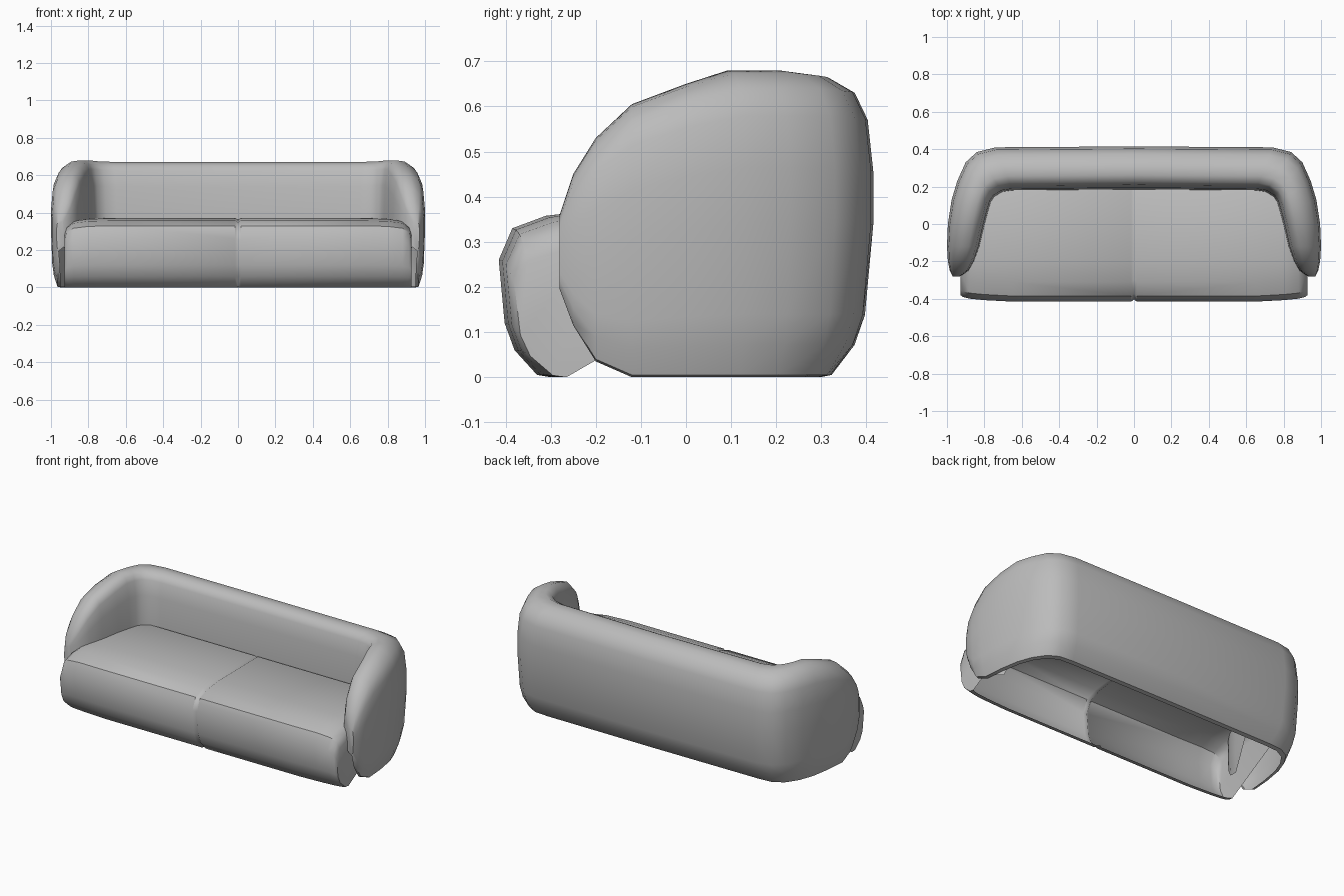
import bpy
import bmesh
from mathutils import Vector

cube = bpy.data.objects.get("Cube")
if cube:
    bpy.data.objects.remove(cube, do_unlink=True)

fabric = bpy.data.materials.new("grey_fabric")
fabric.use_nodes = True
GREY = (0.5, 0.5, 0.5, 1)
fabric.diffuse_color = GREY
fabric.node_tree.nodes["Principled BSDF"].inputs["Base Color"].default_value = GREY


def loft(name, rings, cap, flip, angle):
    """Skin a list of open rings, cap one end, and mirror across x."""
    bm = bmesh.new()
    loops = [[bm.verts.new(p) for p in ring] for ring in rings]
    for a, b in zip(loops, loops[1:]):
        for i in range(len(a) - 1):
            bm.faces.new((a[i], a[i + 1], b[i + 1], b[i]))
    bm.faces.new(loops[cap][::-1] if cap == 0 else loops[cap])
    if flip:
        bmesh.ops.reverse_faces(bm, faces=bm.faces[:])
    bmesh.ops.remove_doubles(bm, verts=bm.verts[:], dist=0.0005)
    mesh = bpy.data.meshes.new(name)
    bm.to_mesh(mesh)
    bm.free()
    mesh.materials.append(fabric)
    obj = bpy.data.objects.new(name, mesh)
    bpy.context.collection.objects.link(obj)
    mirror = obj.modifiers.new("mirror", "MIRROR")
    mirror.use_clip = True
    bpy.ops.object.select_all(action="DESELECT")
    obj.select_set(True)
    bpy.context.view_layer.objects.active = obj
    bpy.ops.object.shade_smooth_by_angle(angle=angle)
    return obj


# Wrap-around shell: outer xy, inner xy, bottom, top, foot inset, inner wall end
stations = [
    ((.970, -.28), (.935, -.28), .20, .36, .20, 0),
    ((.985, -.25), (.895, -.25), .12, .45, .25, 0),
    ((.995, -.20), (.870, -.20), .04, .53, .25, 0),
    ((1.00, -.12), (.845, -.12), .005, .605, .22, .06),
    ((.995, 0), (.82, 0), .005, .65, .22, .25),
    ((.975, .13), (.80, .08), .005, .68, .22, .30),
    ((.945, .23), (.785, .13), .005, .68, .25, .30),
    ((.90, .33), (.765, .165), .005, .68, .32, .30),
    ((.84, .385), (.72, .195), .005, .675, .38, .30),
    ((.74, .41), (.66, .205), .005, .672, .44, .30),
    ((0, .415), (0, .21), .005, .67, .45, .30),
]
# Wall section: share of the thickness, share of the height
section = [(.45, .1), (.2, .2), (0, .5), (0, .68), (.06, .85), (.2, .94),
           (.48, .99), (.75, 1), (.93, .97), (1, .93), (1.08, .8),
           (1.12, .55), (1.12, .3), (1.08, .1)]

rings = []
for outer, inner, low, top, foot, wall_end in stations:
    o, n = Vector(outer), Vector(inner)
    ring = []

    def add(u, z):
        p = o.lerp(n, u)
        ring.append((p.x, p.y, z))

    add(foot + .12, low - .005)
    add(foot, low)
    for i, (u, v) in enumerate(section):
        z = low + (top - low) * v
        if i < 2:
            u *= foot
        if i > 9:
            z = max(z, wall_end)
        add(u, z)
    rings.append(ring)
loft("backrest_and_arms", rings, 0, False, .7)

# Seat cushion: side profile lofted sideways, with a centre seam
profile = [(-.30, 0), (-.33, .005), (-.38, .06), (-.402, .12), (-.415, .26),
           (-.385, .33), (-.31, .358), (-.2, .37), (.17, .372), (.21, .35)]
seat_steps = [(0, .012, .975), (.015, 0, 1), (.65, 0, 1), (.8, .008, .99),
              (.88, .016, .96), (.915, .025, .89), (.928, .035, .78)]
rings = [[(x, y + (inset if y < -.25 else 0), z * tall) for y, z in profile]
         for x, inset, tall in seat_steps]
loft("seat_cushion", rings, -1, True, .7)
